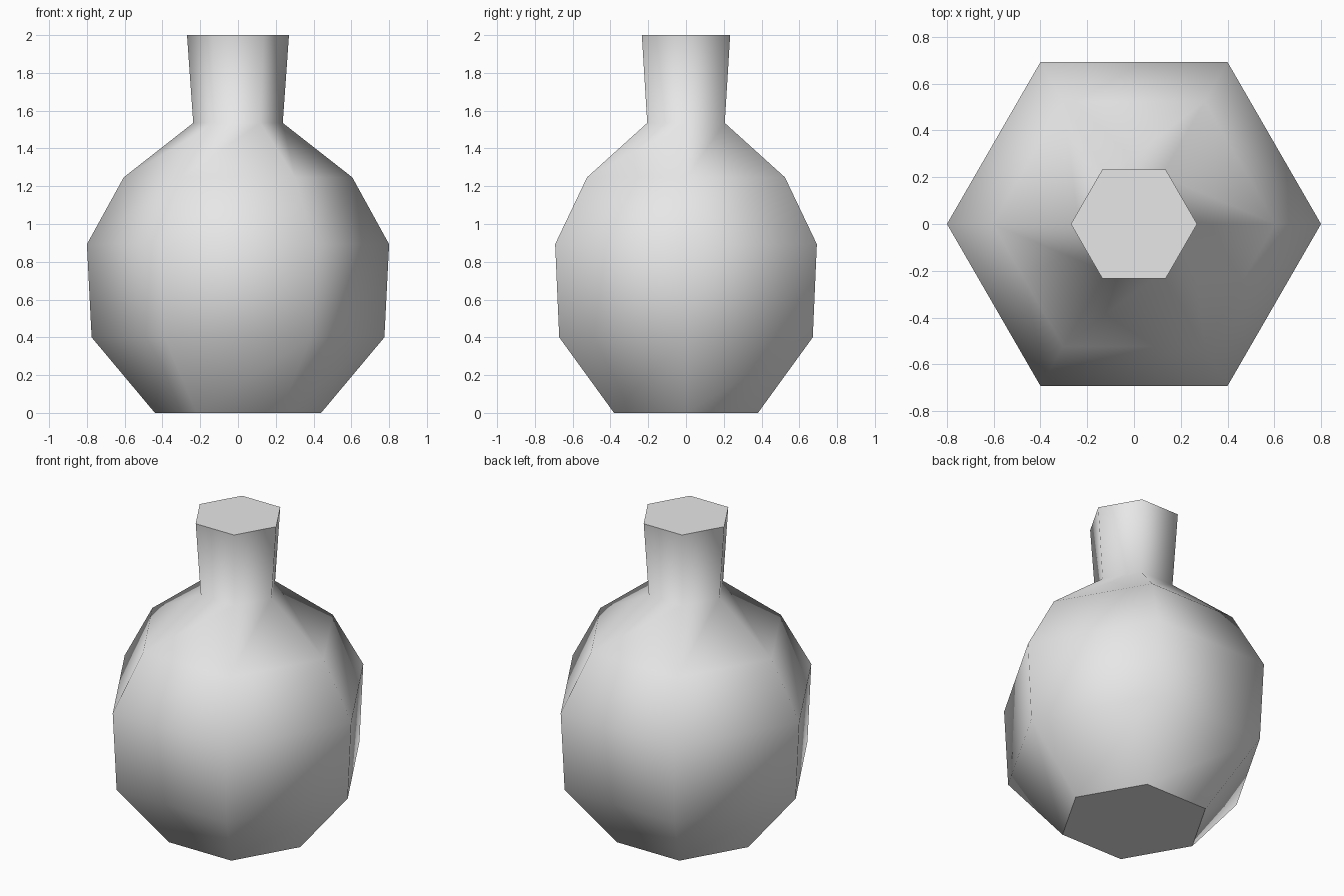
import bpy
import bmesh
from math import cos, sin, tau

cube = bpy.data.objects.get("Cube")
if cube:
    bpy.data.objects.remove(cube, do_unlink=True)

SIDES = 6
# Flask profile from foot to lip: radius, height
PROFILE = [(0.44, 0), (0.775, 0.4), (0.8, 0.893),
           (0.605, 1.247), (0.237, 1.535), (0.27, 2)]


def flat_material(name, colour):
    mat = bpy.data.materials.new(name)
    mat.use_nodes = True
    mat.diffuse_color = colour
    mat.node_tree.nodes["Principled BSDF"].inputs["Base Color"].default_value = colour
    return mat


def lathe(name, profile, sides, mat):
    bm = bmesh.new()
    rings = [[bm.verts.new((r * cos(tau * i / sides), r * sin(tau * i / sides), z))
              for i in range(sides)] for r, z in profile]
    # Smooth walls
    for low, high in zip(rings, rings[1:]):
        for i in range(sides):
            j = (i + 1) % sides
            bm.faces.new((low[i], low[j], high[j], high[i])).smooth = True
    # Flat base and stopper top with crisp rims
    for ring in (rings[0][::-1], rings[-1]):
        cap = bm.faces.new(ring)
        for edge in cap.edges:
            edge.smooth = False
    mesh = bpy.data.meshes.new(name)
    bm.to_mesh(mesh)
    bm.free()
    mesh.materials.append(mat)
    obj = bpy.data.objects.new(name, mesh)
    bpy.context.collection.objects.link(obj)
    return obj


lathe("flask", PROFILE, SIDES, flat_material("light grey", (0.8, 0.8, 0.8, 1)))
